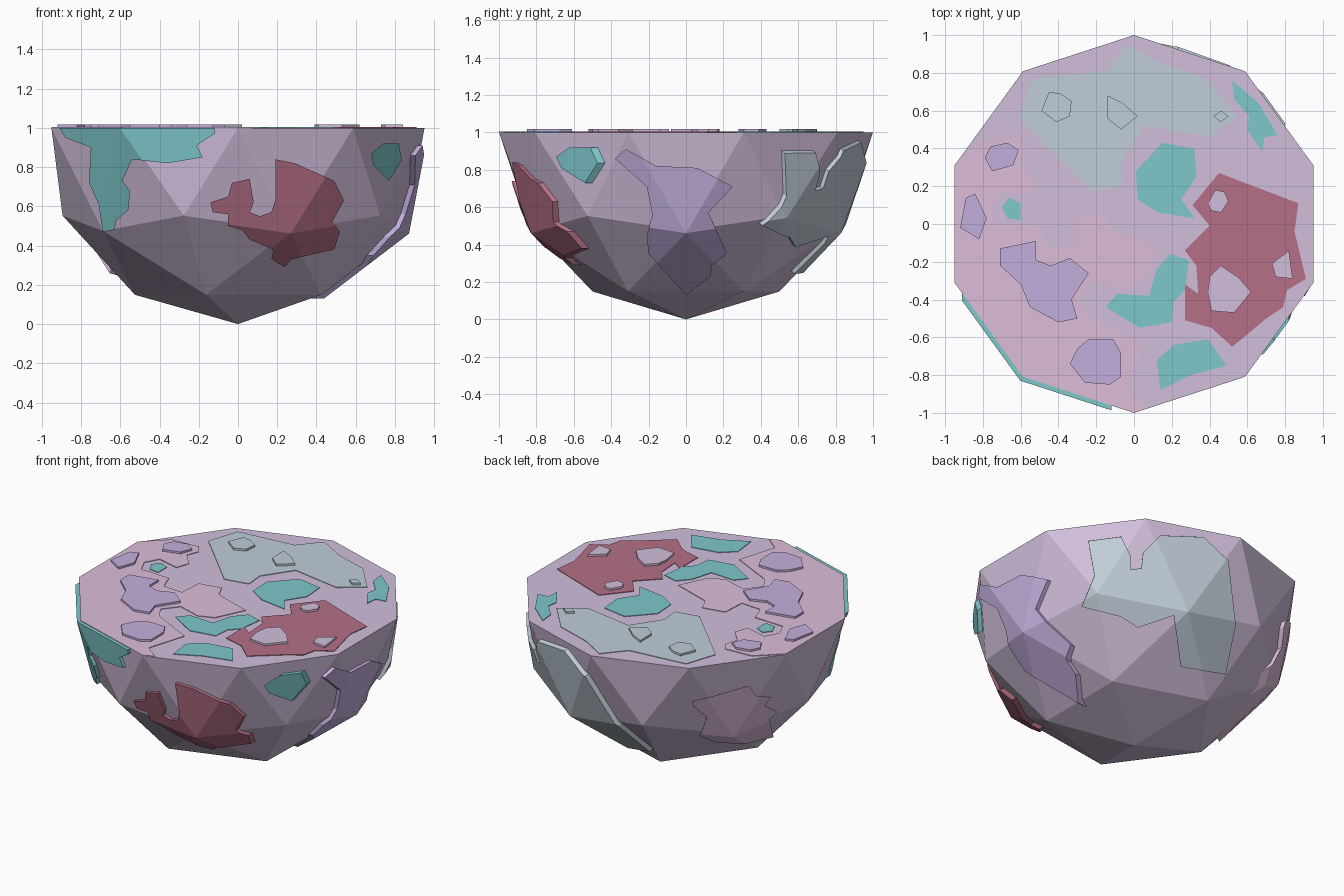
import bpy, bmesh
from math import sin, cos, radians
from mathutils import Vector

if "Cube" in bpy.data.objects:
    bpy.data.objects.remove(bpy.data.objects["Cube"])

COLOURS = {"lilac": (.64, .52, .71), "pink": (.72, .51, .70), "teal": (.21, .58, .60),
           "red": (.46, .16, .24), "slate": (.53, .61, .68), "purple": (.55, .43, .73)}
MATS = {}
for n, c in COLOURS.items():
    MATS[n] = bpy.data.materials.new(n)
    MATS[n].diffuse_color = (*c, 1)


def make_object(name, bm, colour):
    bmesh.ops.recalc_face_normals(bm, faces=bm.faces)
    me = bpy.data.meshes.new(name)
    bm.to_mesh(me)
    bm.free()
    ob = bpy.data.objects.new(name, me)
    me.materials.append(MATS[colour])
    bpy.context.collection.objects.link(ob)
    return ob


def half_ball(name, radius, colour):
    """Lower half of a faceted ball, capped flat at z = 1."""
    bm = bmesh.new()
    bmesh.ops.create_icosphere(bm, subdivisions=2, radius=radius)
    upper = [v for v in bm.verts if v.co.z > 0.01]
    bmesh.ops.delete(bm, geom=upper, context='VERTS')
    for v in bm.verts:
        if v.co.z > -0.01:
            v.co.z = 0
    bmesh.ops.holes_fill(bm, edges=[e for e in bm.edges if e.is_boundary])
    bmesh.ops.translate(bm, verts=bm.verts, vec=(0, 0, 1))
    return make_object(name, bm, colour)


def prism(name, points, direction, colour):
    """Outline of 3D points, extruded along direction."""
    bm = bmesh.new()
    face = bm.faces.new([bm.verts.new(p) for p in points])
    out = bmesh.ops.extrude_face_region(bm, geom=[face], use_keep_orig=True)
    bmesh.ops.translate(bm, vec=direction,
                        verts=[g for g in out["geom"] if isinstance(g, bmesh.types.BMVert)])
    return make_object(name, bm, colour)


def top_plate(name, colour, outline, low=1.0, high=1.004):
    prism(name, [(x, y, low) for x, y in outline], (0, 0, high - low), colour)


def side_patch(name, colour, azimuth, elevation, outline, scale=1.0):
    """Thin patch hugging the facets; outline lies in a view plane through the ball centre."""
    a, e = radians(azimuth), radians(elevation)
    right = Vector((-sin(a), cos(a), 0))
    view = Vector((cos(e) * cos(a), cos(e) * sin(a), sin(e)))
    up = view.cross(right)
    centre = Vector((0, 0, 1)) + view * 0.05
    pts = [centre + (right * s + up * t) * scale for s, t in outline]
    ob = prism(name, pts, view * 1.5, colour)
    for op, other in (('INTERSECT', skin), ('DIFFERENCE', body)):
        m = ob.modifiers.new(op, 'BOOLEAN')
        m.operation, m.object, m.solver = op, other, 'EXACT'
    deps = bpy.context.evaluated_depsgraph_get()
    me = bpy.data.meshes.new_from_object(ob.evaluated_get(deps))
    ob.modifiers.clear()
    ob.data = me
    me.materials.clear()
    me.materials.append(MATS[colour])
    for p in me.polygons:
        p.material_index = 0


# faceted half ball, and a slightly larger one that sets the patch thickness
body = half_ball("half_ball_body", 1.0, "lilac")
skin = half_ball("patch_skin_helper", 1.025, "lilac")
skin.hide_render = True

# patches on the curved side; front and right outlines are in (across, z - 1)
side_patch("front_red_patch", "red", -90, 0, [
    (.19, -.16), (.29, -.18), (.49, -.27), (.54, -.37), (.48, -.48), (.52, -.53), (.49, -.62),
    (.27, -.67), (.24, -.71), (.17, -.67), (.18, -.62), (.06, -.57), (.02, -.52), (-.05, -.5),
    (-.05, -.44), (-.13, -.43), (-.14, -.38), (-.05, -.35), (-.03, -.28), (.06, -.26),
    (.08, -.38), (.06, -.43), (.11, -.45), (.17, -.43), (.19, -.37)])
side_patch("front_left_teal_patch", "teal", -90, 0, [
    (-.91, .02), (-.91, 0), (-.88, -.05), (-.75, -.10), (-.76, -.28), (-.71, -.39), (-.69, -.53),
    (-.63, -.52), (-.62, -.47), (-.56, -.42), (-.55, -.32), (-.59, -.27), (-.54, -.16),
    (-.36, -.18), (-.18, -.15), (-.21, -.09), (-.12, -.03), (-.12, .02)])
side_patch("front_right_teal_patch", "teal", -90, 0, [
    (.68, -.13), (.74, -.08), (.82, -.08), (.835, -.165), (.77, -.27), (.69, -.19)])
side_patch("right_purple_patch", "purple", 0, 0, [
    (-.32, -.09), (-.16, -.18), (.06, -.19), (.25, -.29), (.12, -.43), (.22, -.65), (.14, -.71),
    (.13, -.77), (0, -.87), (-.20, -.65), (-.21, -.55), (-.18, -.44), (-.21, -.29), (-.38, -.14)])
side_patch("back_right_slate_patch", "slate", 51, -31, [
    (-.31, .40), (-.10, .43), (-.04, .31), (-.04, .22), (.03, .23), (.04, .33), (.15, .44),
    (.43, .43), (.59, .28), (.64, -.13), (.58, -.45), (.29, -.40), (.24, -.07), (.01, -.15),
    (-.10, -.08), (-.35, -.02), (-.27, .18)], 0.94)
side_patch("back_left_pink_patch", "pink", 126, 25, [
    (.02, -.62), (.15, -.59), (.36, -.53), (.41, -.59), (.50, -.60), (.46, -.65), (.54, -.69),
    (.49, -.73), (.52, -.84), (.35, -.88), (.17, -.87), (.07, -.83), (.11, -.72), (.03, -.65)])
bpy.data.objects.remove(skin)

# large flat regions on the top
top_plate("top_pink_region", "pink", [
    (-.951, .309), (-.80, .45), (-.61, .46), (-.57, .40), (-.60, .32), (-.52, .23), (-.55, .14),
    (-.70, .18), (-.75, .09), (-.71, 0), (-.50, -.01), (-.46, -.12), (-.32, -.13), (-.31, .03),
    (-.16, .06), (-.12, -.03), (.14, -.12), (.05, -.31), (-.05, -.35), (-.21, -.30), (-.29, -.40),
    (-.23, -.49), (.05, -.63), (-.03, -.89), (.07, -.97), (0, -1), (-.588, -.809), (-.951, -.309)])
top_plate("top_slate_region", "slate", [
    (-.61, .56), (-.54, .77), (-.15, .81), (-.03, .95), (.14, .85), (.38, .77), (.55, .57),
    (.40, .46), (.06, .52), (-.07, .33), (-.06, .20), (-.22, .17)])
top_plate("top_red_region", "red", [
    (.45, .27), (.87, .11), (.85, -.04), (.91, -.29), (.81, -.35), (.79, -.44), (.70, -.50),
    (.52, -.65), (.41, -.55), (.27, -.51), (.27, -.32), (.34, -.37), (.33, -.22), (.27, -.14),
    (.40, -.01), (.31, .10)])

# teal pools on the top
for i, o in enumerate([
        [(.01, .28), (.15, .43), (.32, .40), (.33, .25), (.25, .13), (.32, .03), (.13, .06), (.02, .13)],
        [(-.15, -.44), (-.09, -.37), (.08, -.38), (.12, -.24), (.19, -.16), (.29, -.19), (.27, -.35),
         (.21, -.41), (.20, -.52), (.03, -.55)],
        [(.12, -.72), (.21, -.64), (.39, -.61), (.49, -.75), (.30, -.80), (.14, -.88)],
        [(.52, .76), (.66, .64), (.76, .47), (.69, .46), (.68, .38), (.60, .50), (.61, .57), (.53, .66)],
        [(-.70, .09), (-.66, .14), (-.60, .11), (-.60, .02), (-.67, .03)]]):
    top_plate(f"top_teal_pool_{i + 1}", "teal", o)

# raised islands standing on the regions
ISLANDS = {
    "purple": [
        [(-.79, .35), (-.76, .41), (-.67, .43), (-.61, .39), (-.64, .31), (-.75, .28)],
        [(-.92, -.02), (-.89, .14), (-.84, .16), (-.78, .03), (-.82, -.08)],
        [(-.71, -.13), (-.52, -.09), (-.52, -.19), (-.44, -.22), (-.34, -.18), (-.24, -.26),
         (-.33, -.40), (-.30, -.50), (-.40, -.52), (-.55, -.44), (-.60, -.32), (-.71, -.22)],
        [(-.30, -.66), (-.24, -.61), (-.11, -.61), (-.07, -.68), (-.07, -.81), (-.13, -.85),
         (-.26, -.84), (-.34, -.74)]],
    "slate": [
        [(-.49, .60), (-.45, .70), (-.39, .69), (-.33, .65), (-.34, .57), (-.41, .54)],
        [(-.14, .68), (-.06, .64), (.02, .57), (-.07, .50), (-.14, .56)],
        [(.42, .57), (.46, .60), (.50, .57), (.46, .54)]],
    "lilac": [
        [(.39, .11), (.43, .18), (.48, .17), (.50, .12), (.46, .06), (.41, .07)],
        [(.40, -.28), (.46, -.22), (.55, -.28), (.62, -.36), (.53, -.47), (.41, -.46), (.39, -.36)],
        [(.73, -.21), (.82, -.14), (.84, -.29), (.75, -.28)]]}
for colour, outlines in ISLANDS.items():
    for i, o in enumerate(outlines):
        top_plate(f"top_{colour}_island_{i + 1}", colour, o, 1.004, 1.017)

for m in bpy.data.materials:
    if m.users and not m.is_grease_pencil:
        m.use_nodes = True
        m.node_tree.nodes["Principled BSDF"].inputs["Base Color"].default_value = m.diffuse_color
